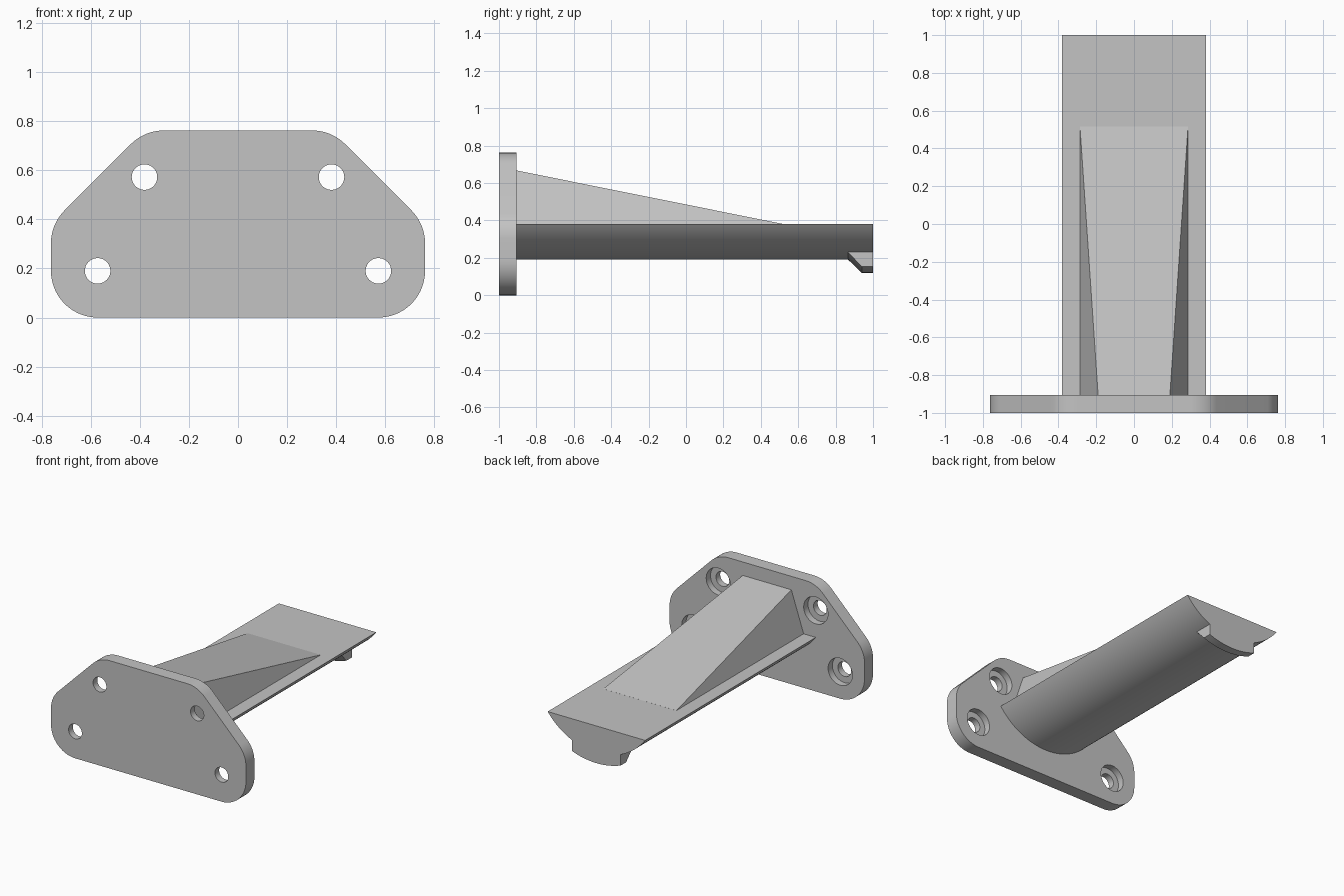
import bpy, bmesh, math
from mathutils import Vector

cube = bpy.data.objects.get("Cube")
if cube:
    bpy.data.objects.remove(cube, do_unlink=True)

grey = bpy.data.materials.new("plain grey")
grey.use_nodes = True
colour = (0.55, 0.55, 0.55, 1)
grey.diffuse_color = colour
grey.node_tree.nodes["Principled BSDF"].inputs["Base Color"].default_value = colour

BACK = -0.905      # rear face of the mounting plate
TOP = 0.381        # flat top of the beam
AXIS = 0.667       # height of the beam's arc centre
RADIUS = 0.476     # radius of the beam's underside
HALF = 0.381       # half width of the beam


def loft(name, rings):
    """Solid skinned through rings of (x, y, z) points, capped at both ends."""
    bm = bmesh.new()
    loops = [[bm.verts.new(p) for p in ring] for ring in rings]
    n = len(loops[0])
    for a, b in zip(loops, loops[1:]):
        for i in range(n):
            j = (i + 1) % n
            bm.faces.new((a[i], a[j], b[j], b[i]))
    bm.faces.new(loops[0])
    bm.faces.new(loops[-1])
    bmesh.ops.recalc_face_normals(bm, faces=bm.faces[:])
    mesh = bpy.data.meshes.new(name)
    bm.to_mesh(mesh)
    bm.free()
    obj = bpy.data.objects.new(name, mesh)
    bpy.context.collection.objects.link(obj)
    mesh.materials.append(grey)
    return obj


def activate(obj):
    bpy.ops.object.select_all(action='DESELECT')
    obj.select_set(True)
    bpy.context.view_layer.objects.active = obj


def at_depth(profile, y):
    return [(x, y, z) for x, z in profile]


def rounded(corners, r, steps=14):
    """Polygon with every corner replaced by an arc of radius r."""
    out = []
    for i, c in enumerate(corners):
        c = Vector(c)
        u = (Vector(corners[i - 1]) - c).normalized()
        v = (Vector(corners[(i + 1) % len(corners)]) - c).normalized()
        half = u.angle(v) / 2
        centre = c + (u + v).normalized() * r / math.sin(half)
        start = c + u * r / math.tan(half) - centre
        end = c + v * r / math.tan(half) - centre
        sweep = math.pi - 2 * half
        for k in range(steps + 1):
            t = k / steps
            p = start * math.sin((1 - t) * sweep) + end * math.sin(t * sweep)
            out.append(tuple(centre + p / math.sin(sweep)))
    return out


def arc(r, half, steps):
    """Underside arc about the beam axis, from -half to half in x."""
    a = math.asin(half / r)
    angles = [a * (2 * k / steps - 1) for k in range(steps + 1)]
    return [(r * math.sin(t), AXIS - r * math.cos(t)) for t in angles]


# Mounting plate
outline = rounded([(-0.762, 0), (0.762, 0), (0.762, 0.381),
                   (0.381, 0.762), (-0.381, 0.762), (-0.762, 0.381)], 0.19)
plate = loft("mounting_plate", [at_depth(outline, -1), at_depth(outline, BACK)])

# Counterbored screw holes
for side in (-1, 1):
    for hx, hz in ((0.381, 0.572), (0.572, 0.19)):
        rings = []
        for r, y in ((0.052, -1.1), (0.052, -0.953), (0.095, -0.953), (0.095, -0.8)):
            rings.append([(side * hx + r * math.cos(k * math.tau / 40), y,
                           hz + r * math.sin(k * math.tau / 40)) for k in range(40)])
        cutter = loft("hole_cutter", rings)
        cutter.hide_render = True
        mod = plate.modifiers.new("hole", 'BOOLEAN')
        mod.operation = 'DIFFERENCE'
        mod.solver = 'EXACT'
        mod.object = cutter
        activate(plate)
        bpy.ops.object.modifier_apply(modifier=mod.name)
        bpy.data.objects.remove(cutter, do_unlink=True)

# Beam with flat top and curved underside
section = arc(RADIUS, HALF, 48)
beam = loft("beam", [at_depth(section, BACK - 0.01), at_depth(section, 1)])

# Tapered brace sloping from the plate down to the beam
brace = loft("brace", [
    [(-0.286, BACK, TOP), (0.286, BACK, TOP), (0.286, 0.515, TOP), (-0.286, 0.515, TOP)],
    [(-0.19, BACK, AXIS), (0.19, BACK, AXIS),
     (0.286, 0.515, TOP + 0.001), (-0.286, 0.515, TOP + 0.001)]])

# Retaining lip under the free end, with a chamfered lead-in
inner = arc(RADIUS - 0.004, 0.19, 24)[::-1]
lip = loft("retaining_lip", [
    at_depth(arc(r, 0.19, 24) + inner, y)
    for r, y in ((RADIUS - 0.002, 0.864), (0.548, 0.94), (0.548, 1))])

for obj in (plate, beam, brace, lip):
    activate(obj)
    bpy.ops.object.shade_smooth_by_angle(angle=math.radians(25))
